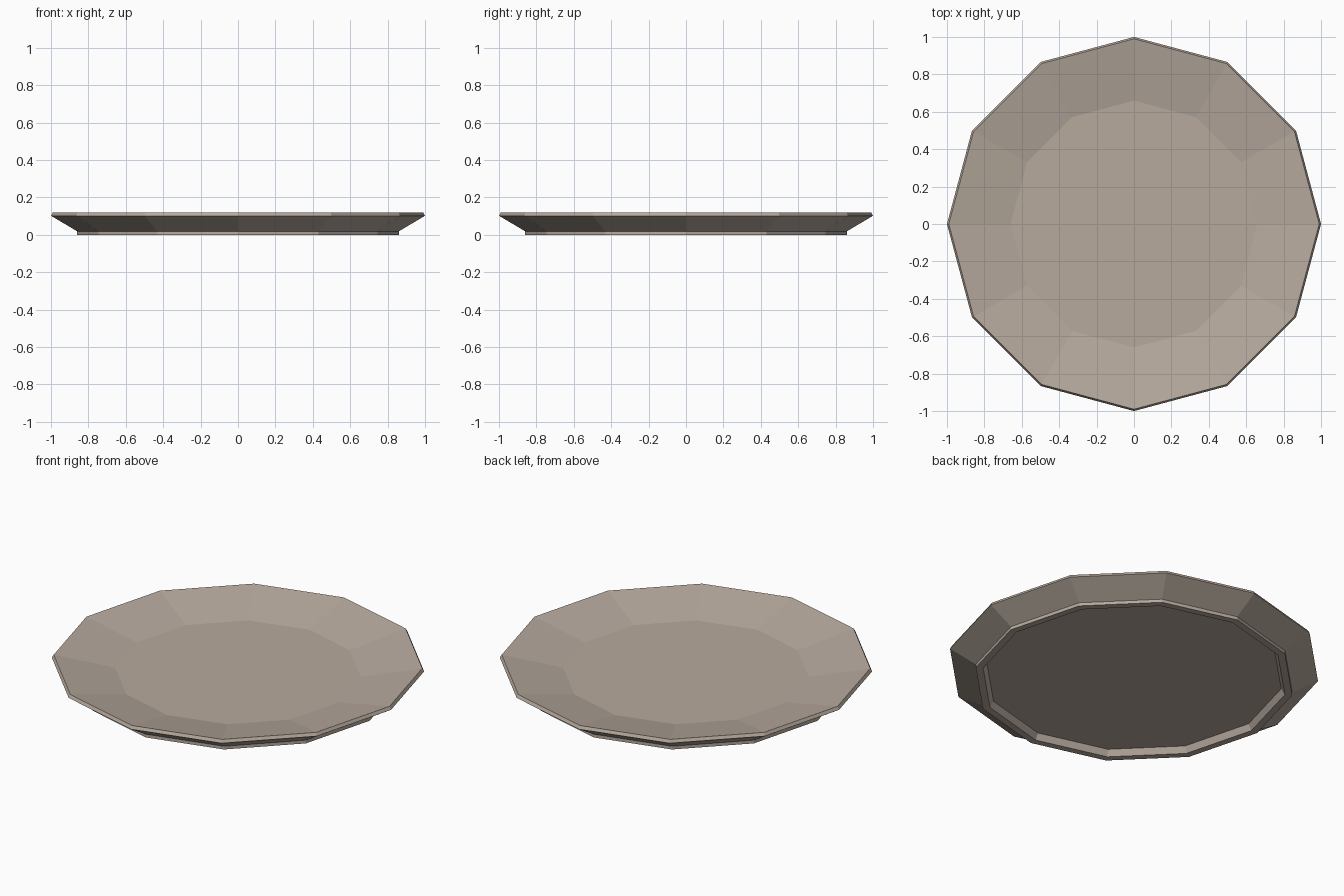
import bpy, bmesh
from math import cos, sin, pi

if "Cube" in bpy.data.objects:
    bpy.data.objects.remove(bpy.data.objects["Cube"])

SIDES = 12

# Cross-section (radius, height), from the underside recess round to the eating surface
PROFILE = [
    (0.80, 0.035),   # recessed underside
    (0.82, 0.0),     # foot ring, inner edge
    (0.86, 0.0),     # foot ring, outer edge
    (0.86, 0.019),   # foot meets the flared wall
    (1.0, 0.102),    # rim, lower edge
    (0.99, 0.12),    # rim, upper edge
    (0.66, 0.056),   # flat centre
]

# Lathe the section into a faceted plate
bm = bmesh.new()
rings = [[bm.verts.new((r * cos(2 * pi * i / SIDES), r * sin(2 * pi * i / SIDES), z))
          for i in range(SIDES)] for r, z in PROFILE]
for a, b in zip(rings, rings[1:]):
    for i in range(SIDES):
        j = (i + 1) % SIDES
        bm.faces.new((a[i], a[j], b[j], b[i]))
bm.faces.new(rings[0][::-1])
bm.faces.new(rings[-1])
bmesh.ops.recalc_face_normals(bm, faces=bm.faces)

mesh = bpy.data.meshes.new("plate")
bm.to_mesh(mesh)
bm.free()
plate = bpy.data.objects.new("plate", mesh)
bpy.context.collection.objects.link(plate)

# Warm stoneware colour
clay = bpy.data.materials.new("stoneware")
clay.diffuse_color = (0.47, 0.40, 0.34, 1)
clay.use_nodes = True
clay.node_tree.nodes["Principled BSDF"].inputs["Base Color"].default_value = clay.diffuse_color
mesh.materials.append(clay)
